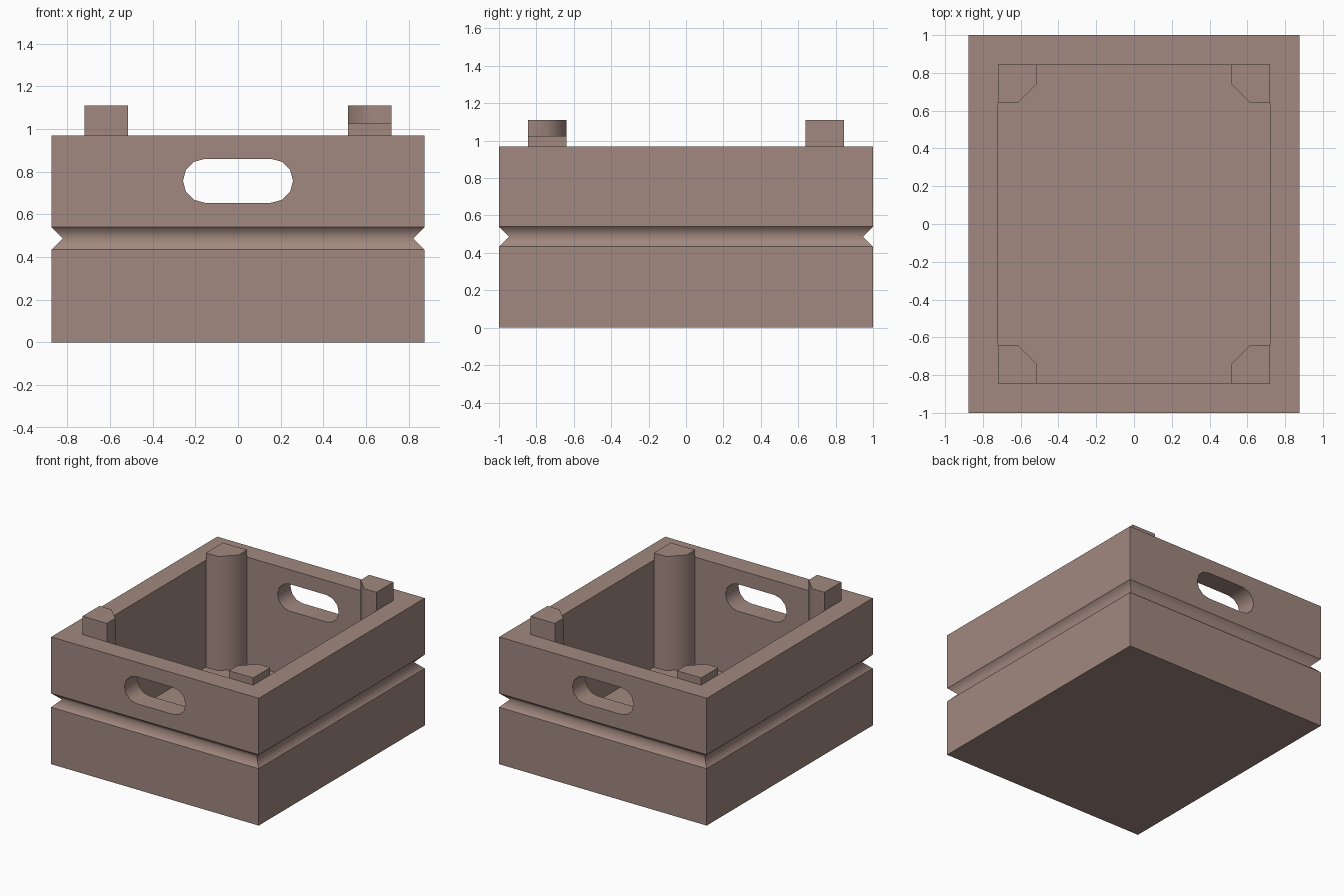
import bpy
import bmesh
import math

W, D, H = 0.875, 1.0, 0.97        # outer half sizes and wall height
IW, ID, FLOOR = 0.72, 0.845, 0.155  # inner half sizes and floor height
GROOVE_Z, GROOVE = 0.487, 0.053

old = bpy.data.objects.get("Cube")
if old:
    bpy.data.objects.remove(old, do_unlink=True)

brown = bpy.data.materials.new("soft brown")
brown.use_nodes = True
colour = (0.356, 0.246, 0.212, 1)
brown.diffuse_color = colour
brown.node_tree.nodes["Principled BSDF"].inputs["Base Color"].default_value = colour


def make_object(name, bm):
    bmesh.ops.recalc_face_normals(bm, faces=bm.faces)
    mesh = bpy.data.meshes.new(name)
    bm.to_mesh(mesh)
    bm.free()
    mesh.materials.append(brown)
    obj = bpy.data.objects.new(name, mesh)
    bpy.context.collection.objects.link(obj)
    return obj


def loft(name, rings):
    """Skin closed rings of points and cap both ends."""
    bm = bmesh.new()
    loops = [[bm.verts.new(p) for p in ring] for ring in rings]
    n = len(loops[0])
    for a, b in zip(loops, loops[1:]):
        for i in range(n):
            j = (i + 1) % n
            bm.faces.new((a[i], a[j], b[j], b[i]))
    bm.faces.new(loops[0])
    bm.faces.new(loops[-1])
    return make_object(name, bm)


def rect(x, y, z):
    return [(-x, -y, z), (x, -y, z), (x, y, z), (-x, y, z)]


def smooth(obj, degrees):
    bpy.ops.object.select_all(action='DESELECT')
    obj.select_set(True)
    bpy.context.view_layer.objects.active = obj
    bpy.ops.object.shade_smooth_by_angle(angle=math.radians(degrees))


# Open box with a V groove around the outside
crate = loft("crate_body", [
    rect(W, D, 0),
    rect(W, D, GROOVE_Z - GROOVE),
    rect(W - GROOVE, D - GROOVE, GROOVE_Z),
    rect(W, D, GROOVE_Z + GROOVE),
    rect(W, D, H),
    rect(IW, ID, H),
    rect(IW, ID, FLOOR),
])

# Rounded handle slots through the front and back walls
slot = []
for k in range(14):
    side = 1 if k < 7 else -1
    a = math.radians(-90 + 30 * (k if k < 7 else k - 1))
    slot.append((side * 0.155 + 0.103 * math.cos(a), 0.757 + 0.103 * math.sin(a)))
cutter = loft("handle_cutter", [[(x, y, z) for x, z in slot] for y in (-1.2, 1.2)])
cutter.hide_render = True

bpy.context.view_layer.objects.active = crate
cut = crate.modifiers.new("handle_slots", 'BOOLEAN')
cut.operation = 'DIFFERENCE'
cut.solver = 'EXACT'
cut.object = cutter
bpy.ops.object.modifier_apply(modifier=cut.name)
bpy.data.objects.remove(cutter, do_unlink=True)

# Soft shading in the slots and along the bottom of the groove
smooth(crate, 35)
verts = crate.data.vertices
for edge in crate.data.edges:
    if all(abs(verts[i].co.z - GROOVE_Z) < 0.001 for i in edge.vertices):
        edge.use_edge_sharp = False

# Corner posts with a bevelled inner edge, alternating tall and short
S, C = 0.205, 0.103
for sx, x_name in ((-1, "right"), (1, "left")):
    for sy, y_name in ((-1, "front"), (1, "back")):
        outline = [(IW, ID), (IW - S, ID), (IW - S, ID - C),
                   (IW - C, ID - S), (IW, ID - S)]
        top = 1.11 if sx == sy else 1.025
        post = loft(f"{y_name}_{x_name}_post",
                    [[(sx * x, sy * y, z) for x, y in outline] for z in (FLOOR, top)])
        smooth(post, 50)
